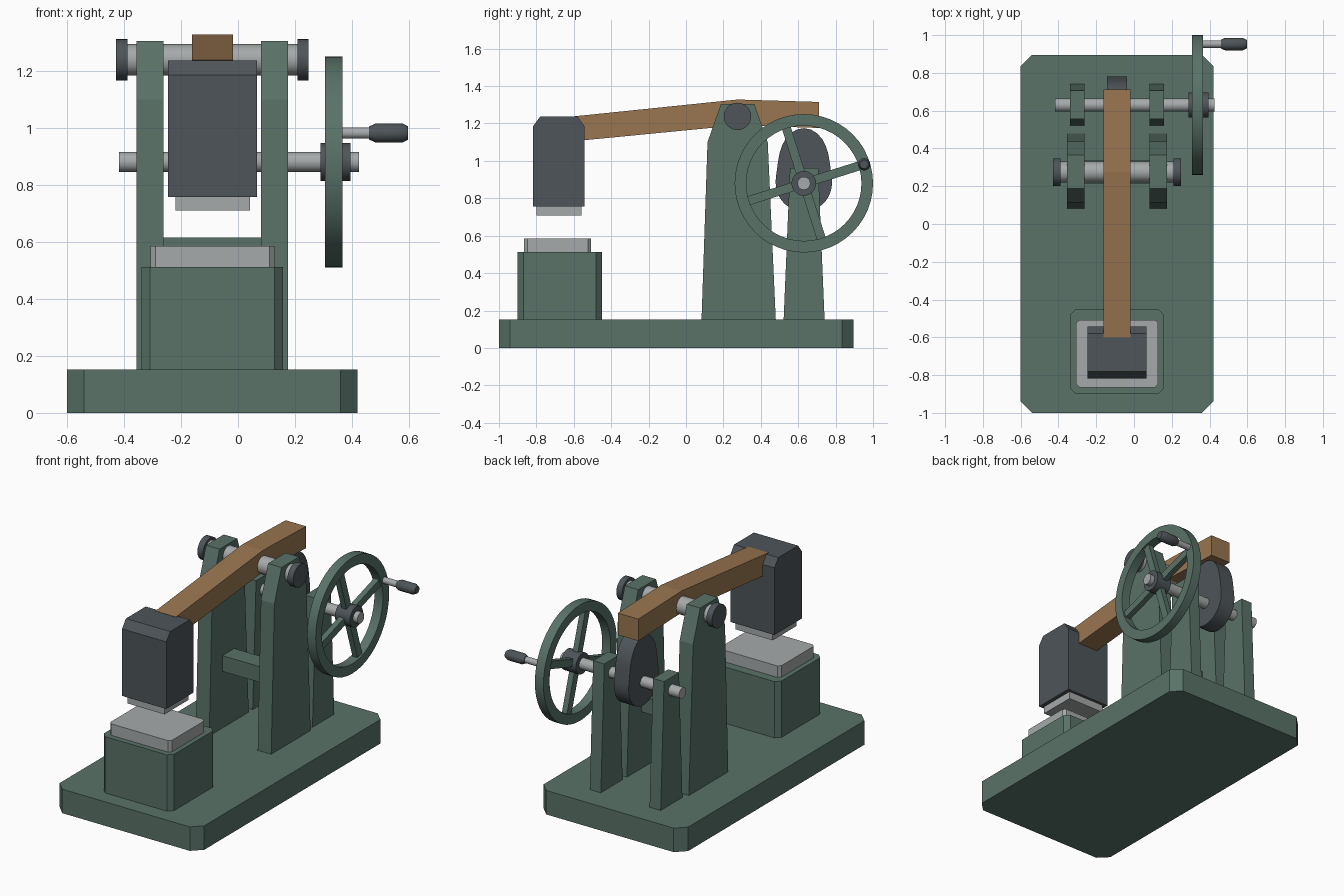
import bpy, bmesh
from math import sin, cos, pi, radians

if "Cube" in bpy.data.objects:
    bpy.data.objects.remove(bpy.data.objects["Cube"])


def material(name, rgb):
    m = bpy.data.materials.new(name)
    m.diffuse_color = (*rgb, 1)
    m.use_nodes = True
    m.node_tree.nodes["Principled BSDF"].inputs["Base Color"].default_value = m.diffuse_color
    return m


GREEN = material("green_paint", (0.10, 0.17, 0.14))
DARK = material("dark_iron", (0.075, 0.09, 0.10))
STEEL = material("bright_steel", (0.38, 0.40, 0.40))
WOOD = material("wood", (0.32, 0.18, 0.08))


def finish(name, bm, mat, smooth=False):
    bmesh.ops.recalc_face_normals(bm, faces=bm.faces)
    me = bpy.data.meshes.new(name)
    bm.to_mesh(me)
    bm.free()
    me.materials.append(mat)
    ob = bpy.data.objects.new(name, me)
    bpy.context.collection.objects.link(ob)
    if smooth:
        bpy.ops.object.select_all(action='DESELECT')
        ob.select_set(True)
        bpy.context.view_layer.objects.active = ob
        bpy.ops.object.shade_smooth_by_angle(angle=radians(30))
    return ob


def prism(name, pts, lo, hi, axis, mat, smooth=False):
    """Extrude a flat outline along x (points are y, z) or z (points are x, y)."""
    bm = bmesh.new()
    rings = [[bm.verts.new((h, a, b) if axis == 'x' else (a, b, h)) for a, b in pts]
             for h in (lo, hi)]
    n = len(pts)
    for i in range(n):
        j = (i + 1) % n
        bm.faces.new((rings[0][i], rings[0][j], rings[1][j], rings[1][i]))
    for r in rings:
        bm.faces.new(r)
    return finish(name, bm, mat, smooth)


def block(name, x0, x1, y0, y1, z0, z1, mat, c=0.0):
    """Box, with vertical corners cut by c."""
    if c:
        pts = [(x0 + c, y0), (x1 - c, y0), (x1, y0 + c), (x1, y1 - c),
               (x1 - c, y1), (x0 + c, y1), (x0, y1 - c), (x0, y0 + c)]
    else:
        pts = [(x0, y0), (x1, y0), (x1, y1), (x0, y1)]
    return prism(name, pts, z0, z1, 'z', mat)


def lathe(name, profile, y, z, mat, n=24, ring=False):
    """Turn (x, radius) points about an x-parallel axis through y, z."""
    bm = bmesh.new()
    loops = [[bm.verts.new((x, y + r * cos(2 * pi * k / n), z + r * sin(2 * pi * k / n)))
              for k in range(n)] for x, r in profile]
    pairs = list(zip(loops, loops[1:])) + ([(loops[-1], loops[0])] if ring else [])
    for a, b in pairs:
        for k in range(n):
            j = (k + 1) % n
            bm.faces.new((a[k], a[j], b[j], b[k]))
    if not ring:
        bm.faces.new(loops[0])
        bm.faces.new(loops[-1])
    return finish(name, bm, mat, True)


def rod(name, x0, x1, r, y, z, mat, n=24):
    return lathe(name, [(x0, r), (x1, r)], y, z, mat, n)


MID = -0.09              # machine centre line in x
PY, PZ = 0.275, 1.238    # beam pivot
CY, CZ = 0.63, 0.88      # cam shaft

# Base and anvil
block("base", -0.60, 0.42, -1.0, 0.895, 0, 0.153, GREEN, 0.06)
block("anvil_block", -0.338, 0.158, -0.90, -0.45, 0.15, 0.512, GREEN, 0.03)
block("anvil_plate", -0.307, 0.128, -0.865, -0.507, 0.51, 0.585, STEEL, 0.018)

# Hammer head and striking face
prism("hammer_head", [(-0.818, 0.757), (-0.542, 0.757), (-0.542, 1.185), (-0.58, 1.236),
                      (-0.78, 1.236), (-0.818, 1.185)], -0.245, 0.067, 'x', DARK)
block("hammer_face", -0.22, 0.042, -0.80, -0.56, 0.709, 0.76, STEEL)

# Rocking beam
prism("beam", [(-0.60, 1.105), (PY, 1.19), (0.712, 1.176), (0.712, 1.315),
               (PY, 1.328), (-0.60, 1.238)], -0.162, -0.018, 'x', WOOD)

# Paired uprights for the pivot and the cam shaft
pivot_outline = [(0.083, 0.15), (0.48, 0.15), (0.437, 1.10), (0.365, 1.305),
                 (0.187, 1.305), (0.115, 1.10)]
cam_outline = [(0.522, 0.15), (0.741, 0.15), (0.707, 0.962), (0.556, 0.962)]
for side, s in (("left", -1), ("right", 1)):
    for part, outline, inner, outer in (("pivot_post", pivot_outline, 0.171, 0.266),
                                        ("cam_post", cam_outline, 0.172, 0.25)):
        lo, hi = sorted((MID + s * inner, MID + s * outer))
        prism(f"{part}_{side}", outline, lo, hi, 'x', GREEN)
    lo, hi = sorted((MID + s * 0.298, MID + s * 0.338))
    rod(f"pivot_cap_{side}", lo, hi, 0.073, PY, PZ, DARK, 32)
block("cross_brace", -0.27, 0.09, 0.215, 0.335, 0.515, 0.615, GREEN)
rod("pivot_shaft", -0.40, 0.22, 0.055, PY, PZ, STEEL)

# Cam shaft and pear-shaped cam
rod("cam_shaft", -0.417, 0.425, 0.035, CY, CZ, STEEL)
cam = []
for k in range(48):
    a = 2 * pi * k / 48
    r = 0.15 + 0.145 * ((1 + cos(a)) / 2) ** 8
    cam.append((CY - r * sin(a), CZ + r * cos(a)))
prism("cam", cam, -0.142, -0.038, 'x', DARK, True)

# Hand wheel: rim, hub and spokes
lathe("wheel_rim", [(0.306, 0.37), (0.366, 0.37), (0.366, 0.308), (0.306, 0.308)],
      CY, CZ, GREEN, 48, True)
rod("wheel_hub", 0.289, 0.395, 0.066, CY, CZ, DARK)
TILT = radians(17.5)
for i in range(4):
    a = TILT + i * pi / 2
    c, s = cos(a), sin(a)
    pts = [(CY + u * c - v * s, CZ + u * s + v * c)
           for u, v in ((0.04, -0.024), (0.325, -0.024), (0.325, 0.024), (0.04, 0.024))]
    prism(f"wheel_spoke_{i + 1}", pts, 0.318, 0.354, 'x', GREEN)

# Crank handle
HY, HZ = CY + 0.338 * cos(TILT), CZ + 0.338 * sin(TILT)
rod("handle_pin", 0.34, 0.48, 0.02, HY, HZ, STEEL, 16)
lathe("handle_grip", [(0.46, 0.023), (0.482, 0.033), (0.577, 0.033), (0.597, 0.023)],
      HY, HZ, DARK, 16)
